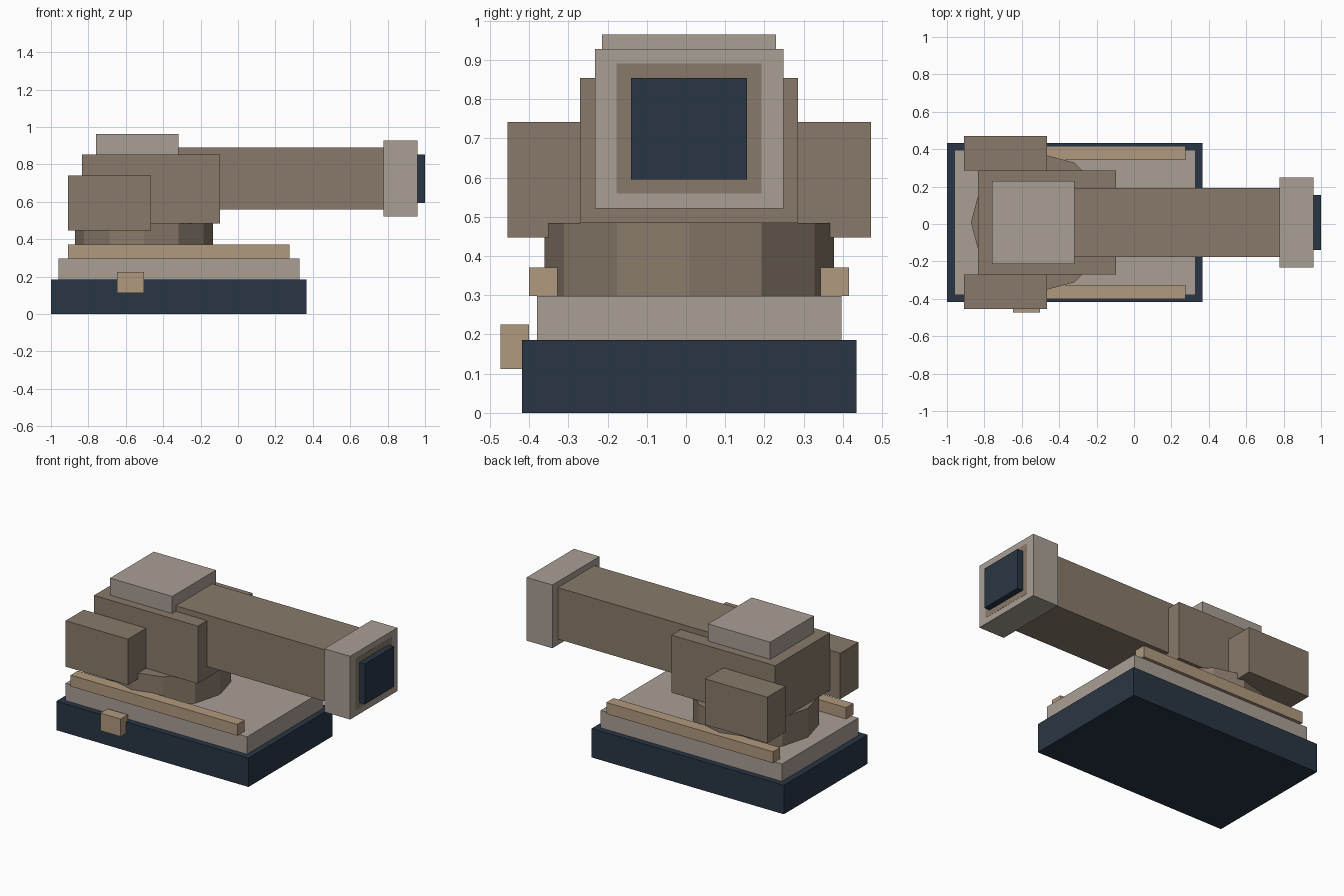
import bpy, math

if "Cube" in bpy.data.objects:
    bpy.data.objects.remove(bpy.data.objects["Cube"])

CY = 0.008  # symmetry plane of the main body


def material(name, rgb):
    m = bpy.data.materials.new(name)
    m.diffuse_color = (*rgb, 1)
    m.use_nodes = True
    m.node_tree.nodes["Principled BSDF"].inputs["Base Color"].default_value = m.diffuse_color
    return m


NAVY = material("navy", (0.022, 0.037, 0.058))
BROWN = material("brown", (0.25, 0.195, 0.145))
STONE = material("stone", (0.40, 0.35, 0.30))
TAN = material("tan", (0.44, 0.32, 0.21))


def box(name, x, y, z, mat):
    """Box given by (min, max) on each axis."""
    bpy.ops.mesh.primitive_cube_add(size=1, location=[(a + b) / 2 for a, b in (x, y, z)])
    ob = bpy.context.object
    ob.name = name
    ob.scale = [b - a for a, b in (x, y, z)]
    bpy.ops.object.transform_apply(location=False, rotation=False, scale=True)
    ob.data.materials.append(mat)
    return ob


def centred(name, x, half_width, z, mat):
    return box(name, x, (CY - half_width, CY + half_width), z, mat)


def pair(name, x, inner, outer, z, mat):
    """Matching boxes on both sides of the symmetry plane."""
    box(name + "_front", x, (CY - outer, CY - inner), z, mat)
    box(name + "_back", x, (CY + inner, CY + outer), z, mat)


# Stepped base with rails and a small front tag
centred("base", (-1, 0.367), 0.426, (0, 0.186), NAVY)
centred("base_plate", (-0.96, 0.33), 0.388, (0.186, 0.298), STONE)
pair("rail", (-0.91, 0.275), 0.335, 0.408, (0.298, 0.371), TAN)
box("front_tag", (-0.648, -0.503), (-0.473, -0.40), (0.112, 0.225), TAN)

# Twelve-sided swivel ring
bpy.ops.mesh.primitive_cylinder_add(vertices=12, radius=0.369, depth=0.186,
                                    location=(-0.503, CY, 0.391))
ring = bpy.context.object
ring.name = "swivel_ring"
ring.data.materials.append(BROWN)

# Housing, side blocks and roof cap
centred("housing", (-0.835, -0.097), 0.278, (0.484, 0.854), BROWN)
pair("side_block", (-0.908, -0.465), 0.278, 0.463, (0.447, 0.742), BROWN)
centred("roof_cap", (-0.76, -0.318), 0.222, (0.854, 0.964), STONE)

# Barrel, muzzle collar and dark bore block
centred("barrel", (-0.32, 0.961), 0.185, (0.559, 0.89), BROWN)
centred("muzzle_collar", (0.777, 0.96), 0.24, (0.521, 0.928), STONE)
centred("bore_block", (0.88, 1), 0.148, (0.595, 0.854), NAVY)
